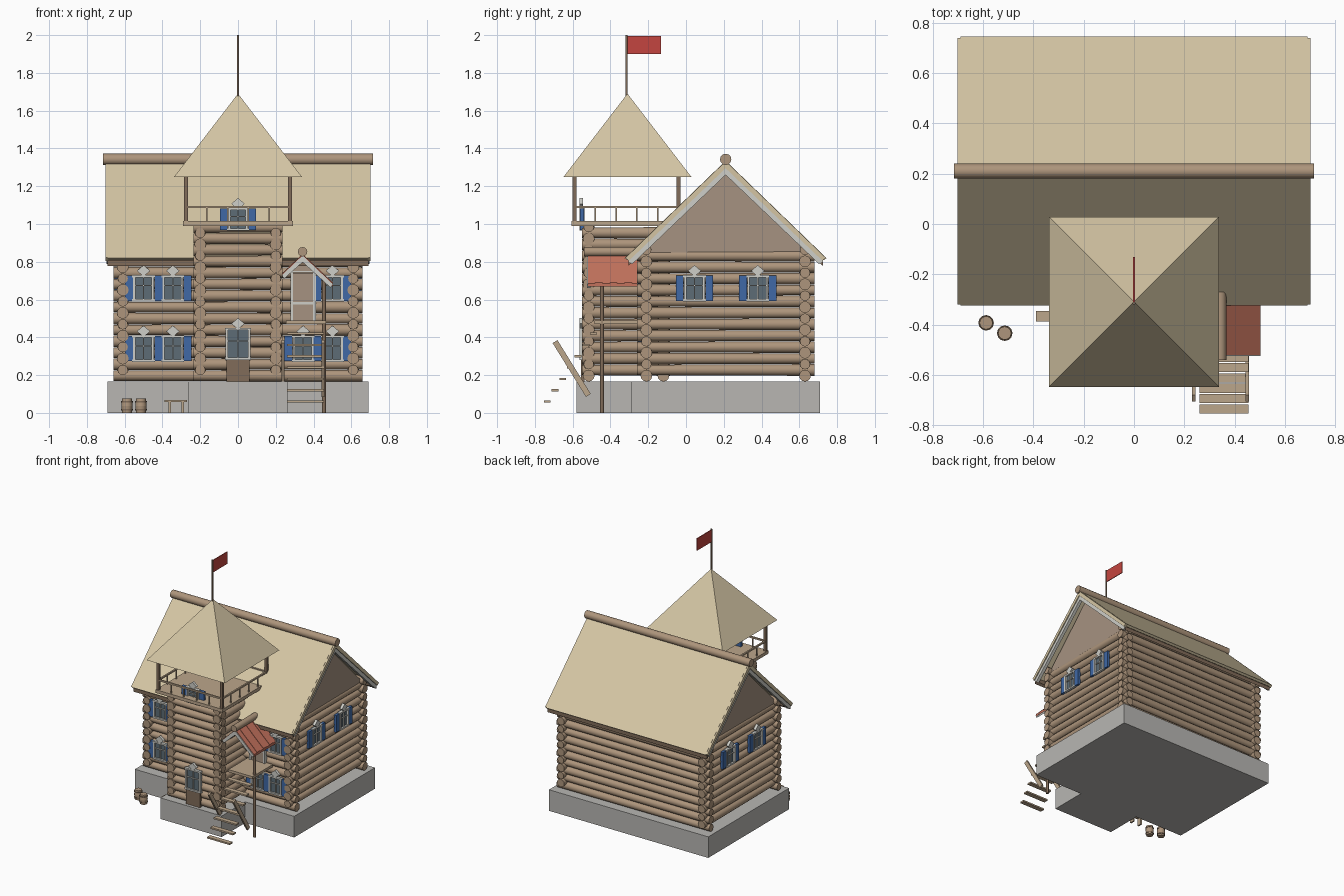
import bpy, bmesh, math
from mathutils import Matrix, Vector

if "Cube" in bpy.data.objects:
    bpy.data.objects.remove(bpy.data.objects["Cube"])

def mat(name, r, g, b):
    m = bpy.data.materials.new(name)
    m.diffuse_color = (r, g, b, 1)
    m.use_nodes = True
    m.node_tree.nodes["Principled BSDF"].inputs["Base Color"].default_value = m.diffuse_color
    return m

LOG = mat("log_wood", .42, .30, .20)
PLANK = mat("plank_wood", .50, .38, .26)
DARK = mat("dark_wood", .22, .15, .10)
GABLE = mat("gable_wood", .38, .29, .22)
THATCH = mat("thatch", .66, .56, .37)
RED = mat("red_roof", .55, .17, .11)
FLAG = mat("flag_red", .55, .06, .05)
BLUE = mat("shutter_blue", .05, .14, .38)
GLASS = mat("glass", .11, .15, .18)
TRIM = mat("trim", .62, .62, .58)
STONE = mat("stone", .48, .47, .45)

def finish(name, bm, m):
    bmesh.ops.recalc_face_normals(bm, faces=bm.faces)
    me = bpy.data.meshes.new(name)
    bm.to_mesh(me)
    bm.free()
    me.materials.append(m)
    ob = bpy.data.objects.new(name, me)
    bpy.context.collection.objects.link(ob)
    return ob

def boxes(name, items, m, M=Matrix()):
    """items: (centre, size) or (centre, size, rotation matrix)"""
    bm = bmesh.new()
    for it in items:
        R = it[2] if len(it) > 2 else Matrix()
        bmesh.ops.create_cube(bm, size=1, matrix=M @ Matrix.Translation(it[0]) @ R @ Matrix.Diagonal((*it[1], 1)))
    return finish(name, bm, m)

def rods(name, items, m, n=12):
    """items: (start, end, radius1, radius2)"""
    bm = bmesh.new()
    for a, b, r1, r2 in items:
        a, b = Vector(a), Vector(b)
        M = Matrix.Translation((a + b) / 2) @ (b - a).to_track_quat('Z', 'Y').to_matrix().to_4x4()
        bmesh.ops.create_cone(bm, cap_ends=True, segments=n, radius1=r1, radius2=r2, depth=(b - a).length, matrix=M)
    for f in bm.faces:
        f.smooth = len(f.verts) == 4 and n > 4
    return finish(name, bm, m)

def prism(name, pts, off, m):
    bm = bmesh.new()
    f = bm.faces.new([bm.verts.new(p) for p in pts])
    ext = bmesh.ops.extrude_face_region(bm, geom=[f])
    bmesh.ops.translate(bm, vec=off, verts=[v for v in ext["geom"] if isinstance(v, bmesh.types.BMVert)])
    return finish(name, bm, m)

def log_walls(name, x0, x1, y0, y1, over, nx, ny):
    """stacked logs crossing at the corners, taper alternating"""
    items, step = [], .0605
    for i in range(max(nx, ny)):
        r = (.031, .027) if i % 2 else (.027, .031)
        if i < nx:
            z = .197 + i * step
            items += [((x0 - over, y, z), (x1 + over, y, z), *r) for y in (y0, y1)]
        if i < ny:
            z = .227 + i * step
            items += [((x, y0 - over, z), (x, y1 + over, z), *r) for x in (x0, x1)]
    rods(name, items, LOG)

def window(name, loc, rz=0, w=.11, h=.14, shutters=(-1, 1)):
    """local frame: faces -y"""
    M = Matrix.Translation(loc) @ Matrix.Rotation(rz, 4, 'Z')
    t = .012
    boxes(name + "_glass", [((0, .006, 0), (w, .012, h))], GLASS, M)
    bars = [((s * (w - t) / 2, -.003, 0), (t, .022, h)) for s in (-1, 1)]
    bars += [((0, -.003, s * (h - t) / 2), (w + .01, .022, t)) for s in (-1, 1)]
    bars += [((0, 0, 0), (.006, .016, h)), ((0, 0, .015), (w, .016, .006))]
    boxes(name + "_frame", bars, TRIM, M)
    d = Matrix.Diagonal((1, 1, .85, 1)) @ Matrix.Rotation(math.pi / 4, 4, 'Y')
    boxes(name + "_ornament", [((0, -.004, h / 2 + .022), (.05, .02, .05), d)], TRIM, M)
    if shutters:
        boxes(name + "_shutters", [((s * (w / 2 + .023), 0, 0), (.042, .02, h * .95)) for s in shutters], BLUE, M)

# stone foundation: house block and tower block
boxes("foundation", [((0, .21, .0825), (1.38, 1.0, .165)), ((0, -.42, .0825), (.53, .32, .165))], STONE)

# log walls
log_walls("house_logs", -.61, .61, -.21, .63, .05, 12, 11)
log_walls("tower_logs", -.20, .20, -.515, -.12, .035, 14, 13)

# gables
for s in (-1, 1):
    prism("gable", [(s * .61, -.23, .84), (s * .61, .65, .84), (s * .61, .21, 1.285)], (s * .02, 0, 0), GABLE)

# main roof: two slabs, bargeboards and eave boards
for s in (-1, 1):
    def P(x, d, drop):
        return (x, .21 + s * d, 1.335 - .965 * d - drop)
    prism("roof_slab", [P(-.69, 0, 0), P(-.69, .535, 0), P(-.69, .518, .027), P(-.69, 0, .04)], (1.38, 0, 0), THATCH)
    prism("eave_board", [P(-.69, .515, .03), P(-.69, .50, .03), P(-.69, .50, .06), P(-.69, .515, .06)], (1.38, 0, 0), DARK)
    for e in (-1, 1):
        prism("roof_edge", [P(e * .685, 0, .002), P(e * .685, .53, .002), P(e * .685, .513, .035), P(e * .685, 0, .04)], (e * .017, 0, 0), THATCH)
        prism("bargeboard", [P(e * .67, 0, .035), P(e * .67, .515, .035), P(e * .67, .495, .07), P(e * .67, 0, .075)], (e * .025, 0, 0), TRIM)
rods("ridge_log", [((-.715, .21, 1.342), (.715, .21, 1.342), .03, .03)], LOG)

# lookout platform, posts and railing
CY, H = -.315, .275
boxes("platform", [((0, CY, 1.003), (.58, .58, .025))], PLANK)
boxes("lookout_posts", [((a * H, CY + b * H, 1.13), (.02, .02, .25)) for a in (-1, 1) for b in (-1, 1)], DARK)
rail = []
for s in (-1, 1):
    rail += [((s * H, CY, 1.09), (.012, 2 * H, .012)), ((0, CY + s * H, 1.09), (2 * H, .012, .012))]
    for k in range(1, 5):
        t = -H + 2 * H * k / 5
        rail += [((s * H, CY + t, 1.05), (.008, .008, .08)), ((t, CY + s * H, 1.05), (.008, .008, .08))]
boxes("railing", rail, PLANK)

# pyramid roof
bm = bmesh.new()
bmesh.ops.create_cone(bm, cap_ends=True, segments=4, radius1=.338 * math.sqrt(2), radius2=0, depth=.44,
                      matrix=Matrix.Translation((0, -.31, 1.47)) @ Matrix.Rotation(math.pi / 4, 4, 'Z'))
finish("tower_roof", bm, THATCH)

# flag
rods("flagpole", [((0, -.315, 1.66), (0, -.315, 2.0), .006, .006)], DARK, 8)
boxes("flag", [((0, -.222, 1.947), (.006, .18, .095))], FLAG)

# windows
for s in (-1, 1):
    window("lower_window_outer", (s * .50, -.245, .34))
    window("lower_window_inner", (s * .345, -.245, .34), shutters=(-s,))
    for y in (.045, .38):
        window("side_window", (s * .645, y, .66), s * math.pi / 2)
    window("upper_window_outer", (s * .50, -.245, .66))
window("upper_window_inner", (-.345, -.245, .66), shutters=(1,))
window("lookout_window", (0, -.55, 1.025), w=.105, h=.12)
window("tower_window", (0, -.55, .365), w=.13, h=.17, shutters=())
boxes("tower_door", [((0, -.547, .222), (.12, .018, .115))], DARK)

# porch door
boxes("porch_door", [((.345, -.243, .615), (.11, .02, .25))], GABLE)
boxes("porch_door_frame", [((.345 + s * .06, -.245, .62), (.014, .028, .27)) for s in (-1, 1)]
      + [((.345, -.245, z), (.13, .028, .014)) for z in (.58, .75)], TRIM)

# porch roof with planks, bargeboards, ridge log, floor and post
AX, AZ, sl = .342, .838, .95
for s, L in ((-1, .11), (1, .16)):
    def Q(y, d, drop):
        return (AX + s * d, y, AZ - sl * d - drop)
    for k in range(7):
        y = -.52 + k * .039
        lift = .004 if k % 2 else 0
        prism("porch_roof_plank", [Q(y, 0, -lift), Q(y, L, -lift), Q(y, L, .018), Q(y, 0, .018)], (0, .039, 0), RED)
    prism("porch_bargeboard", [Q(-.525, 0, .005), Q(-.525, L, .005), Q(-.525, L - .012, .035), Q(-.525, 0, .04)], (0, .02, 0), TRIM)
rods("porch_ridge_log", [((AX, -.54, .853), (AX, -.27, .853), .025, .025)], LOG)
prism("porch_gable", [(.26, -.262, .75), (.43, -.262, .75), (AX, -.262, .82)], (0, .02, 0), GABLE)
boxes("porch_floor", [((.36, -.36, .48), (.21, .25, .02))], PLANK)
rods("porch_post", [((.455, -.445, 0), (.455, -.445, .72), .011, .011)], DARK, 8)

# stairs: floating treads and slanted side bars
boxes("stair_treads", [((.357, -.735 + .041 * k, .06 + .06 * k), (.195, .036, .012)) for k in range(7)], PLANK)
R = Matrix.Rotation(math.atan2(.18, .29), 4, 'X')
boxes("stair_bars", [((x, -.605, .235), (.014, .03, .335), R) for x in (.238, .45)], PLANK)

# bench and barrels
boxes("bench", [((-.33, -.367, .063), (.12, .042, .01)), ((-.362, -.367, .03), (.012, .036, .06)),
                ((-.292, -.367, .03), (.012, .036, .06))], PLANK)
for x, y in ((-.588, -.393), (-.514, -.434)):
    rods("barrel", [((x, y, 0), (x, y, .037), .026, .030), ((x, y, .037), (x, y, .075), .030, .026)], LOG)
    rods("barrel_hoops", [((x, y, z), (x, y, z + .008), .031, .031) for z in (.012, .056)], DARK)
